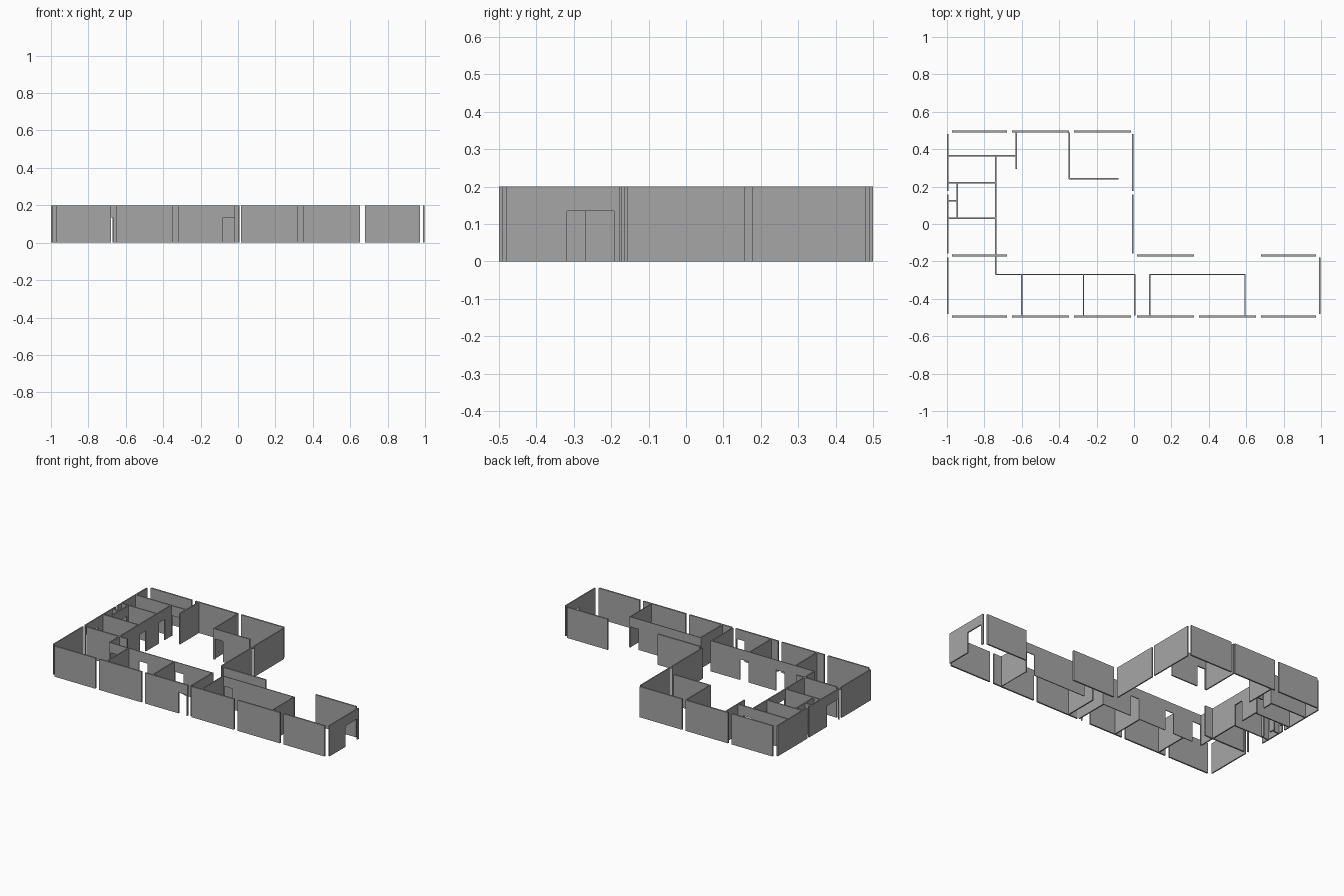
import bpy
import bmesh

HEIGHT = 0.2
DOOR_HEIGHT = 0.135
OUTER = 0.01
INNER = 0.008
THIN = 0.005

cube = bpy.data.objects.get("Cube")
if cube:
    bpy.data.objects.remove(cube, do_unlink=True)

grey = bpy.data.materials.new("wall_grey")
grey.use_nodes = True
colour = (0.38, 0.38, 0.38, 1)
grey.diffuse_color = colour
grey.node_tree.nodes["Principled BSDF"].inputs["Base Color"].default_value = colour


def wall(name, axis, pos, start, end, thick=INNER, doors=()):
    """Upright panel along an axis: outline notched for the doors, then extruded."""
    outline = [(start, 0)]
    for a, b in sorted(doors):
        outline += [(a, 0), (a, DOOR_HEIGHT), (b, DOOR_HEIGHT), (b, 0)]
    outline += [(end, 0), (end, HEIGHT), (start, HEIGHT)]
    side = pos - thick / 2
    bm = bmesh.new()
    verts = [bm.verts.new((u, side, z) if axis == "x" else (side, u, z)) for u, z in outline]
    face = bm.faces.new(verts)
    moved = bmesh.ops.extrude_face_region(bm, geom=[face])["geom"]
    shift = (0, thick, 0) if axis == "x" else (thick, 0, 0)
    bmesh.ops.translate(bm, vec=shift, verts=[g for g in moved if isinstance(g, bmesh.types.BMVert)])
    bmesh.ops.recalc_face_normals(bm, faces=bm.faces)
    mesh = bpy.data.meshes.new(name)
    bm.to_mesh(mesh)
    bm.free()
    mesh.materials.append(grey)
    bpy.context.collection.objects.link(bpy.data.objects.new(name, mesh))


# Outer panels along x
bays = [(-0.973, -0.68), (-0.652, -0.348), (-0.321, -0.016),
        (0.016, 0.32), (0.348, 0.652), (0.68, 0.973)]
for i, (a, b) in enumerate(bays):
    doors = [(-0.08, -0.02)] if i == 2 else []
    wall(f"front_panel_{i + 1}", "x", -0.495, a, b, OUTER, doors)
    if i < 3:
        wall(f"back_panel_{i + 1}", "x", 0.495, a, b, OUTER)
    if i in (0, 3, 5):
        wall(f"middle_panel_{i + 1}", "x", -0.168, a, b, OUTER)

# Outer panels along y
wall("west_panel_front", "y", -0.995, -0.48, -0.178, INNER)
wall("west_panel_middle", "y", -0.995, -0.157, 0.157, INNER, [(-0.15, -0.025)])
wall("west_panel_back", "y", -0.995, 0.176, 0.48, INNER)
wall("court_panel_front", "y", -0.008, -0.157, 0.157, INNER)
wall("court_panel_back", "y", -0.008, 0.176, 0.48, INNER)
wall("east_panel", "y", 0.994, -0.48, -0.178, INNER, [(-0.318, -0.193)])

# Corridor walls
wall("corridor_wall_west", "x", -0.27, -0.74, 0.009, THIN,
     [(-0.73, -0.668), (-0.525, -0.463), (-0.263, -0.201)])
wall("corridor_wall_east", "x", -0.27, 0.083, 0.597, THIN, [(0.09, 0.152), (0.53, 0.587)])
wall("service_wall", "y", -0.738, -0.27, 0.365, INNER, [(0.04, 0.1), (0.235, 0.295)])

# Partitions between the front rooms
for i, x in enumerate((-0.6, -0.27, 0.005, 0.083, 0.593)):
    wall(f"front_partition_{i + 1}", "y", x, -0.49, -0.27, INNER if i < 4 else THIN)

# Service rooms and stalls
wall("lobby_wall", "x", 0.365, -0.995, -0.626, INNER, [(-0.73, -0.67)])
wall("lobby_side_wall", "y", -0.629, 0.295, 0.49)
for i, y in enumerate((0.03, 0.22)):
    wall(f"service_partition_{i + 1}", "x", y, -0.995, -0.738)
wall("stall_front", "y", -0.945, 0.03, 0.22, INNER, [(0.05, 0.105), (0.145, 0.2)])
wall("stall_divider", "x", 0.125, -0.995, -0.945)

# Back office
wall("office_side_wall", "y", -0.345, 0.24, 0.49)
wall("office_front_wall", "x", 0.243, -0.347, -0.083, INNER, [(-0.335, -0.275)])
